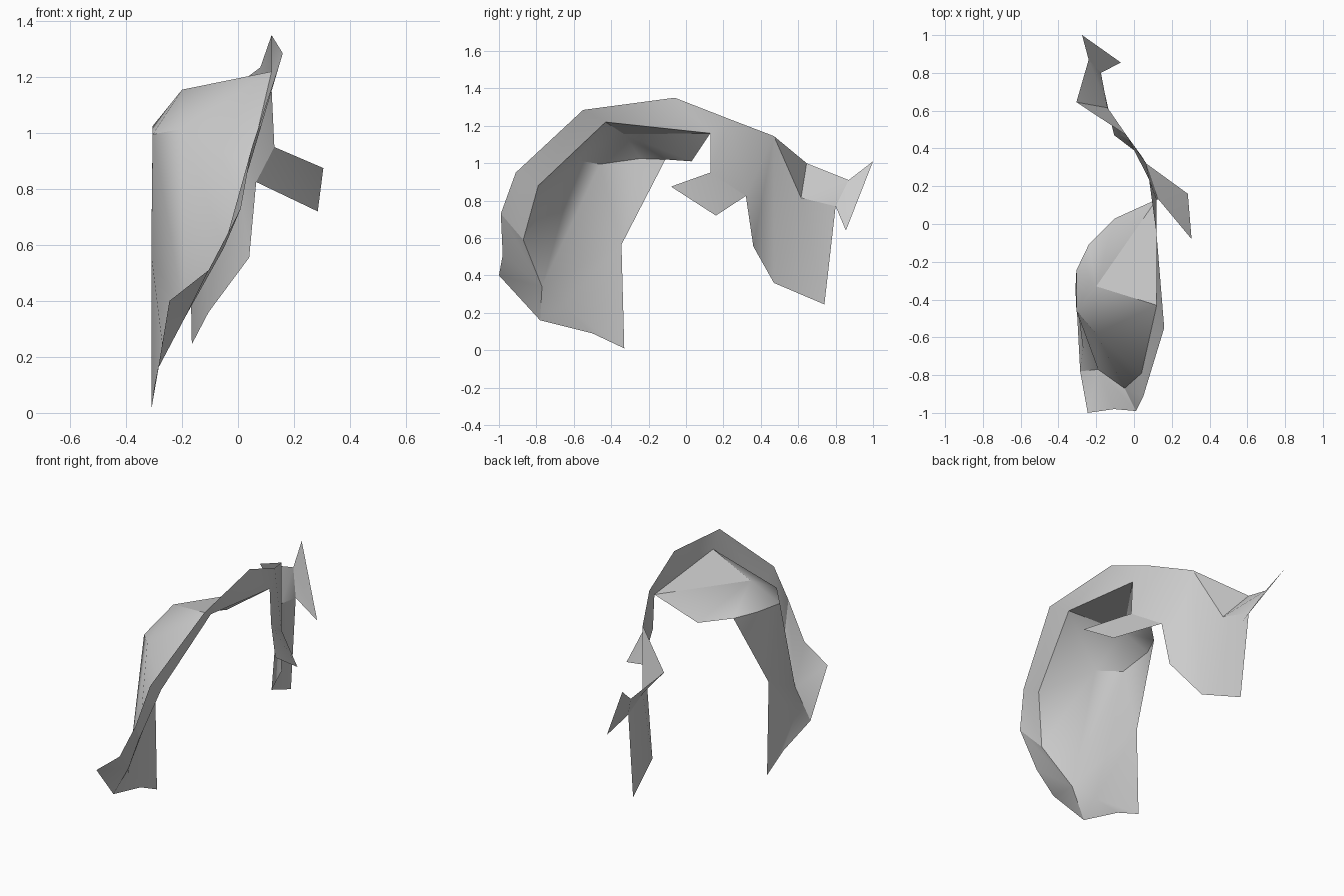
import bpy, bmesh, math
from mathutils import Vector

default_cube = bpy.data.objects.get("Cube")
if default_cube:
    bpy.data.objects.remove(default_cube, do_unlink=True)

grey = bpy.data.materials.new("pale_grey")
grey.use_nodes = True
grey.diffuse_color = (0.6, 0.6, 0.6, 1)
grey.node_tree.nodes["Principled BSDF"].inputs["Base Color"].default_value = (0.6, 0.6, 0.6, 1)


def strip(rail_a, rail_b):
    """Triangles that fill the band between two rails, end to end."""
    faces, i, j = [], 0, 0
    while i < len(rail_a) - 1 or j < len(rail_b) - 1:
        step_a = (i + 1) / len(rail_a) <= (j + 1) / len(rail_b)
        if j == len(rail_b) - 1 or (step_a and i < len(rail_a) - 1):
            faces.append((rail_a[i], rail_a[i + 1], rail_b[j]))
            i += 1
        else:
            faces.append((rail_a[i], rail_b[j + 1], rail_b[j]))
            j += 1
    return faces


def fan(centre, rim):
    """Triangles from one point to every edge of a rim."""
    return [(centre, a, b) for a, b in zip(rim, rim[1:])]


def make_part(name, faces):
    bm = bmesh.new()
    made = {}
    for face in faces:
        corners = []
        for point in face:
            if point not in made:
                made[point] = bm.verts.new(Vector(point))
            corners.append(made[point])
        bm.faces.new(corners)
    bmesh.ops.recalc_face_normals(bm, faces=bm.faces[:])
    bmesh.ops.triangulate(bm, faces=bm.faces[:])
    mesh = bpy.data.meshes.new(name)
    bm.to_mesh(mesh)
    bm.free()
    mesh.materials.append(grey)
    part = bpy.data.objects.new(name, mesh)
    bpy.context.collection.objects.link(part)
    bpy.ops.object.select_all(action='DESELECT')
    part.select_set(True)
    bpy.context.view_layer.objects.active = part
    bpy.ops.object.shade_smooth_by_angle(angle=math.radians(30))
    return part


# Outer edge of the curved rim, from the foot up to the crest
foot = (-.31, -.33, .01)
outer = [(-.3, -.5, .09), (-.285, -.78, .16), (-.245, -1, .4), (-.105, -.98, .51),
         (.01, -.99, .73), (.05, -.91, .95), (.16, -.55, 1.285), (.12, -.06, 1.35)]
heel, toe, front_low, front_bend, front_mid, front_high, brow, crest = outer

# Inner edge of the rim
inner = [(-.27, -.66, .24), (-.19, -.77, .34), (-.05, -.87, .59),
         (.04, -.79, .88), (.12, -.43, 1.22), (.12, .13, 1.16)]
in_foot, in_low, in_mid, in_high, in_brow, in_crest = inner

# Hood and panel points
hood_peak = (-.2, -.33, 1.155)
hood_rear = (-.1, .03, 1.01)
hood_back = (-.24, -.11, 1.02)
hood_side = (-.305, -.245, 1.025)
hood_front = (-.305, -.46, .995)
panel_fold = (-.2, -.58, 1.015)
panel_back = (-.31, -.345, .565)

# Body, leg and fin points
spine = (.08, .235, 1.235)
rump = (-.04, .47, 1.145)
tail_top = (-.305, .645, 1.0)
tail_low = (-.14, .615, .815)
tail_hinge = (-.175, .8, .77)
chest = (.13, .13, .95)
belly = (.065, .32, .825)
thigh = (.04, .36, .555)
knee = (-.105, .47, .36)
leg_tip = (-.165, .74, .245)

rim = [(heel, toe, in_foot), (toe, front_low, in_low), (toe, in_low, in_foot),
       (front_low, front_bend, in_low)]
rim += strip([front_bend, front_mid], [in_low, in_mid])
rim += strip([front_mid, front_high, brow, crest], [in_mid, in_high, in_brow, in_crest])

panel = fan(panel_fold, [hood_front, in_low, in_mid, in_high, in_brow, hood_peak, hood_front])
panel += fan(panel_back, [hood_back, hood_side, hood_front, in_low, in_foot, foot])
panel += [(foot, in_foot, heel), (hood_peak, hood_front, hood_side)]

hood = fan(hood_peak, [hood_side, hood_back, hood_rear, in_crest, in_brow])

body = [(crest, in_crest, spine), (in_crest, chest, spine), (chest, belly, spine)]
body += fan(rump, [spine, belly, thigh, knee, tail_low, tail_top])

leg = fan(tail_low, [knee, leg_tip, tail_hinge])

make_part("curved_shell", rim + panel + hood + body + leg)

# Forked tail fin
tail_notch, tail_upper, tail_lower = (-.24, .87, .91), (-.275, 1, 1.01), (-.07, .855, .64)
make_part("tail_fin", fan(tail_notch, [tail_top, tail_low, tail_hinge, tail_lower, tail_upper]))

# Side fin
make_part("side_fin", fan(chest, [belly, (.285, .16, .72), (.305, -.08, .875)]))
